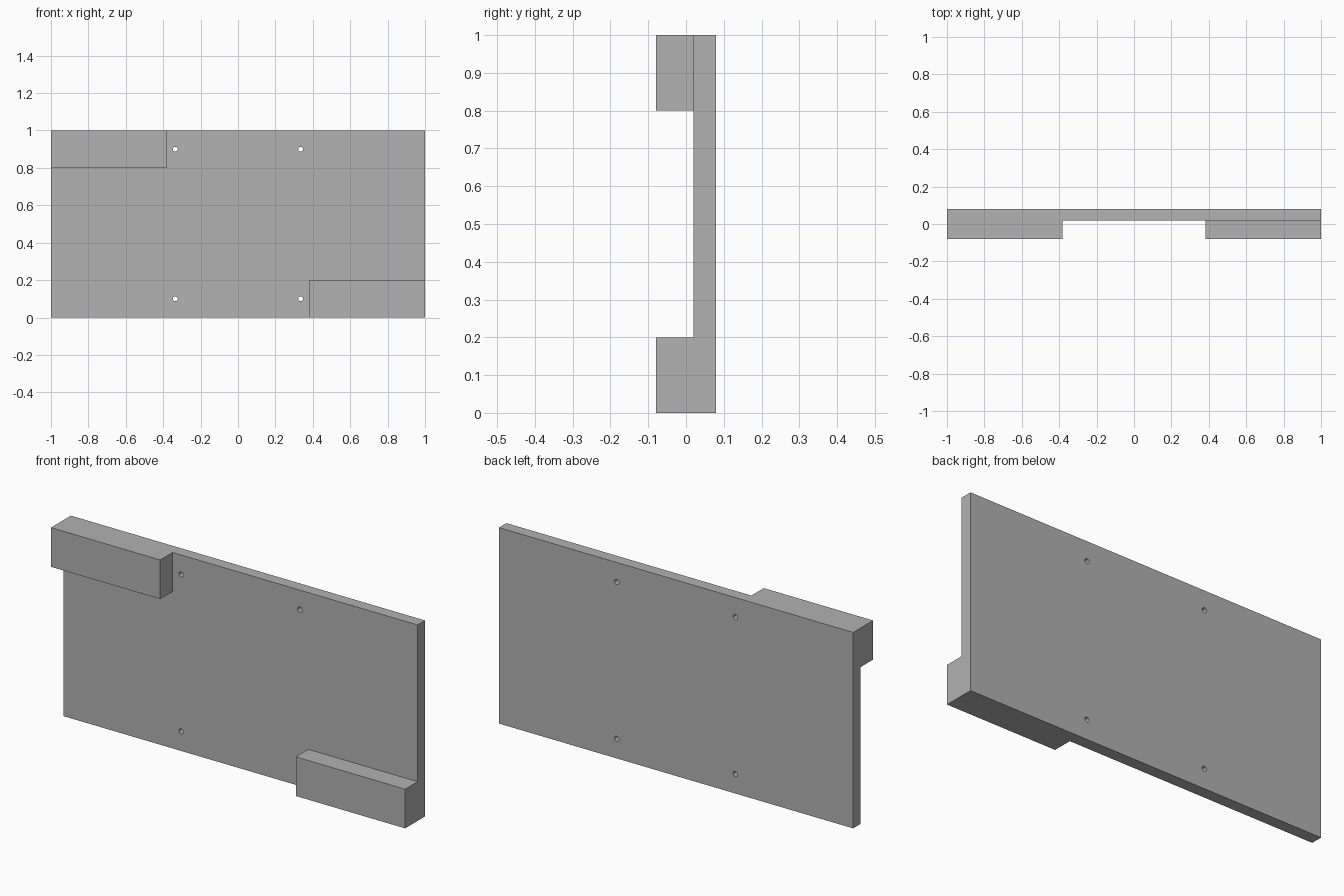
import bpy
import math

if "Cube" in bpy.data.objects:
    bpy.data.objects.remove(bpy.data.objects["Cube"], do_unlink=True)

grey = bpy.data.materials.new("plain_grey")
grey.use_nodes = True
colour = (0.445, 0.445, 0.445, 1)
grey.diffuse_color = colour
grey.node_tree.nodes["Principled BSDF"].inputs["Base Color"].default_value = colour


def box(name, low, high):
    centre = [(a + b) / 2 for a, b in zip(low, high)]
    bpy.ops.mesh.primitive_cube_add(size=1, location=centre)
    obj = bpy.context.object
    obj.name = name
    obj.scale = [b - a for a, b in zip(low, high)]
    bpy.ops.object.transform_apply(location=True, rotation=True, scale=True)
    obj.data.materials.append(grey)
    return obj


def combine(target, tool, operation):
    """Apply a boolean to the target and discard the tool."""
    tool.hide_render = True
    mod = target.modifiers.new(operation.lower(), "BOOLEAN")
    mod.operation = operation
    mod.solver = "EXACT"
    mod.object = tool
    bpy.context.view_layer.objects.active = target
    bpy.ops.object.modifier_apply(modifier=mod.name)
    bpy.data.objects.remove(tool, do_unlink=True)


# Upright panel
FRONT, FACE, BACK = -0.08, 0.02, 0.08
BLOCK_X, BLOCK_H = 0.383, 0.2
panel = box("panel", (-1, FACE, 0), (1, BACK, 1))

# Corner blocks, diagonally opposite and flush with the panel edges
upper = box("upper_right_block", (-1, FRONT, 1 - BLOCK_H), (-BLOCK_X, FACE, 1))
lower = box("lower_left_block", (BLOCK_X, FRONT, 0), (1, FACE, BLOCK_H))
for block in (upper, lower):
    combine(panel, block, "UNION")

# Four small through holes
for x in (-0.335, 0.335):
    for z in (0.1, 0.9):
        bpy.ops.mesh.primitive_cylinder_add(
            vertices=24, radius=0.013, depth=0.12,
            location=(x, (FACE + BACK) / 2, z), rotation=(math.pi / 2, 0, 0))
        cutter = bpy.context.object
        cutter.name = "hole_cutter"
        cutter.data.materials.append(grey)
        combine(panel, cutter, "DIFFERENCE")

# Round hole walls, crisp edges everywhere else
panel.select_set(True)
bpy.context.view_layer.objects.active = panel
bpy.ops.object.shade_smooth_by_angle(angle=math.radians(30))
